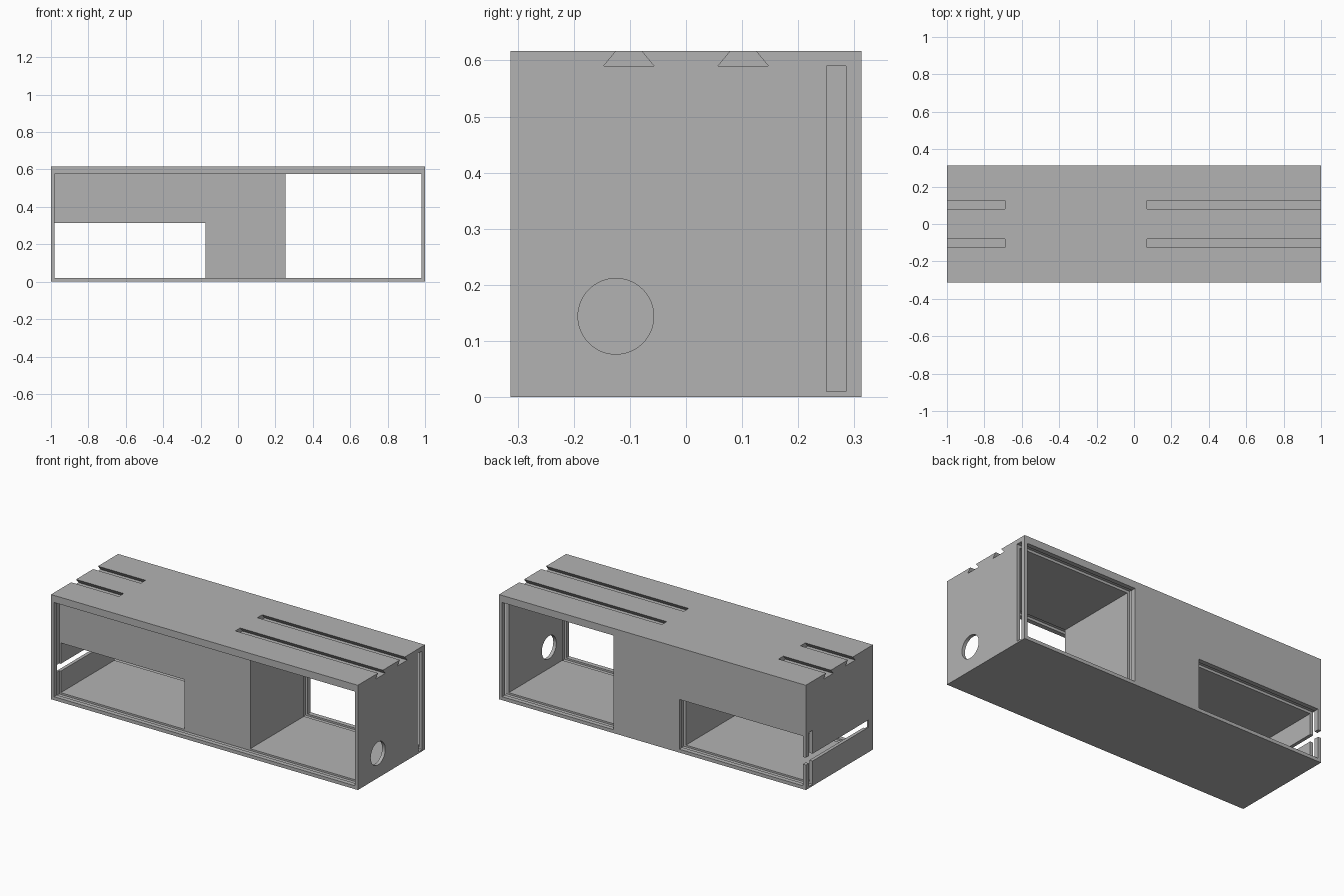
import bpy, bmesh
from math import radians
from mathutils import Matrix

if "Cube" in bpy.data.objects:
    bpy.data.objects.remove(bpy.data.objects["Cube"])

W, D, H = 1.0, 0.3125, 0.617      # half width, half depth, height
FLOOR, CEIL = 0.02, 0.575
OUT = 0.05                        # overshoot of cutters

grey = bpy.data.materials.new("plain grey")
grey.use_nodes = True
colour = (0.45, 0.45, 0.45, 1)
grey.diffuse_color = colour
grey.node_tree.nodes["Principled BSDF"].inputs["Base Color"].default_value = colour


def add_object(name, bm):
    bmesh.ops.recalc_face_normals(bm, faces=bm.faces)
    mesh = bpy.data.meshes.new(name)
    bm.to_mesh(mesh)
    bm.free()
    mesh.materials.append(grey)
    obj = bpy.data.objects.new(name, mesh)
    bpy.context.scene.collection.objects.link(obj)
    return obj


def prism(name, x0, x1, outline):
    """Extrude a y-z outline along x."""
    bm = bmesh.new()
    face = bm.faces.new([bm.verts.new((x0, y, z)) for y, z in outline])
    ext = bmesh.ops.extrude_face_region(bm, geom=[face])["geom"]
    bmesh.ops.translate(bm, vec=(x1 - x0, 0, 0),
                        verts=[v for v in ext if isinstance(v, bmesh.types.BMVert)])
    return add_object(name, bm)


def box(name, x0, x1, y0, y1, z0, z1):
    return prism(name, x0, x1, [(y0, z0), (y1, z0), (y1, z1), (y0, z1)])


housing = box("housing", -W, W, -D, D, 0, H)
cutters = [
    # open compartments
    box("tall_room", 0.255, 0.98, -D - OUT, D + OUT, FLOOR, CEIL),
    box("low_room", -0.98, -0.175, -D - OUT, D + OUT, FLOOR, 0.313),
    # front recess and the panel groove behind its lip
    box("front_recess", -0.98, 0.98, -D - OUT, -0.28, FLOOR, CEIL),
    box("front_groove", -0.99, 0.99, -0.285, -0.25, 0.01, 0.59),
    # rear panel grooves, open at the ends
    box("rear_groove_tall", 0.24, W + OUT, 0.25, 0.285, 0.01, 0.59),
    box("rear_groove_low", -W - OUT, -0.16, 0.25, 0.285, 0.01, 0.328),
    # slit in the end wall
    box("end_slit", -W - OUT, -0.97, -0.27, D + OUT, 0.147, 0.19),
]

# dovetail slots in the roof
for side in (-1, 1):
    c = side * 0.102
    tail = [(c - 0.045, 0.59), (c + 0.045, 0.59), (c + 0.0225, H),
            (c + 0.0225, H + OUT), (c - 0.0225, H + OUT), (c - 0.0225, H)]
    cutters.append(prism("dovetail_long", 0.07, W + OUT, tail))
    cutters.append(prism("dovetail_short", -W - OUT, -0.69, tail))

# round cable hole
bm = bmesh.new()
bmesh.ops.create_cone(bm, cap_ends=True, segments=64, radius1=0.0675, radius2=0.0675, depth=0.15,
                      matrix=Matrix.Translation((W, -0.125, 0.144)) @ Matrix.Rotation(radians(90), 4, 'Y'))
cutters.append(add_object("cable_hole", bm))

for cutter in cutters:
    mod = housing.modifiers.new(cutter.name, 'BOOLEAN')
    mod.operation, mod.solver, mod.object = 'DIFFERENCE', 'EXACT', cutter

# bake the cuts and drop the cutters
bpy.context.view_layer.update()
graph = bpy.context.evaluated_depsgraph_get()
baked = bpy.data.meshes.new_from_object(housing.evaluated_get(graph))
housing.modifiers.clear()
housing.data = baked
for cutter in cutters:
    bpy.data.objects.remove(cutter)

bpy.context.view_layer.objects.active = housing
housing.select_set(True)
bpy.ops.object.shade_smooth_by_angle(angle=radians(30))
